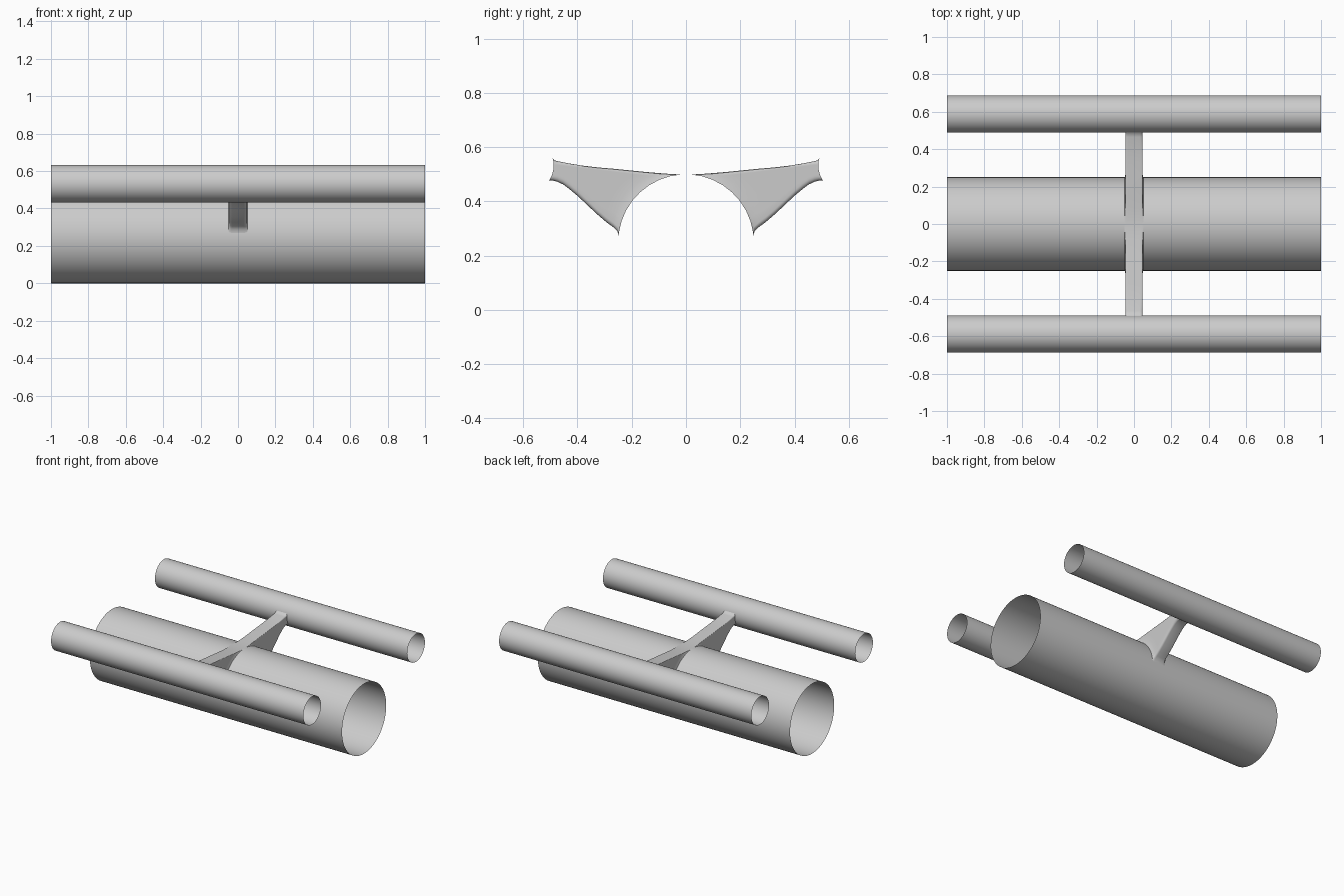
import bpy, bmesh, math
from mathutils import Vector

if "Cube" in bpy.data.objects:
    bpy.data.objects.remove(bpy.data.objects["Cube"])

MAIN_C, MAIN_R = Vector((0, 0.25)), 0.25
SIDE_C, SIDE_R = Vector((0.588, 0.533)), 0.10


def add_mesh(name, bm, angle):
    bmesh.ops.recalc_face_normals(bm, faces=bm.faces)
    me = bpy.data.meshes.new(name)
    bm.to_mesh(me)
    bm.free()
    ob = bpy.data.objects.new(name, me)
    bpy.context.collection.objects.link(ob)
    bpy.ops.object.select_all(action='DESELECT')
    ob.select_set(True)
    bpy.context.view_layer.objects.active = ob
    bpy.ops.object.shade_smooth_by_angle(angle=math.radians(angle))
    return ob


def tube(name, y, z, r, n):
    # open-ended thin tube along x
    bpy.ops.mesh.primitive_cylinder_add(vertices=n, radius=r, depth=2, end_fill_type='NOTHING',
                                        location=(0, y, z), rotation=(0, math.pi / 2, 0))
    ob = bpy.context.object
    ob.name = name
    bpy.ops.object.transform_apply(location=True, rotation=True, scale=True)
    bpy.ops.object.shade_smooth()


def arc(c, r, a0, a1, v):
    a = a0 + (a1 - a0) * v
    return c + r * Vector((math.cos(a), math.sin(a)))


def inner(v):
    return arc(MAIN_C, MAIN_R, 0.08, math.pi / 2, v)


def outer(v):
    return arc(SIDE_C, SIDE_R, math.pi + 0.585, math.pi - 0.275, v)


# tubes
tube("main_tube", 0, MAIN_C.y, MAIN_R, 96)
for side, s in (("left", -1), ("right", 1)):
    tube(side + "_tube", s * SIDE_C.x, SIDE_C.y, SIDE_R, 64)

# strut edges in (y, z), from main tube out to side tube
top = [inner(1)] + [Vector(p) for p in (
    (0.03, 0.5), (0.08, 0.503), (0.14, 0.508), (0.2, 0.514), (0.26, 0.52), (0.32, 0.525),
    (0.38, 0.532), (0.43, 0.54), (0.465, 0.547), (0.484, 0.551))] + [outer(1)]
low = [inner(0)] + [Vector(p) for p in (
    (0.252, 0.289), (0.268, 0.305), (0.295, 0.325), (0.33, 0.355), (0.365, 0.388),
    (0.4, 0.421), (0.43, 0.446), (0.453, 0.463), (0.475, 0.473), (0.49, 0.477))] + [outer(0)]

# strut: rounded-rectangle rings lofted between the two contact arcs
bm = bmesh.new()
rings = []
last = len(top) - 1
for i, (T, B) in enumerate(zip(top, low)):
    t = i / last
    half = 0.046 + 0.006 * max(0, 1 - i / 2)
    r = 0.015
    rv = min(0.25, r / (T - B).length)
    section = []
    for sx, sv, a0 in ((1, 1, 0), (-1, 1, 90), (-1, 0, 180), (1, 0, 270)):
        for k in range(5):
            a = math.radians(a0 + k * 22.5)
            section.append((sx * (half - r) + r * math.cos(a),
                            (1 - rv if sv else rv) + rv * math.sin(a)))
        if sx == sv == 1 or (sx == 1 and sv == 0):
            continue
        if sv == 1:      # extra points down one flank
            section += [(-half, 1 - rv - (1 - 2 * rv) * j / 8) for j in range(1, 8)]
    section += [(half, rv + (1 - 2 * rv) * j / 8) for j in range(1, 8)]
    ring = []
    for x, v in section:
        p = (B.lerp(T, v) + inner(v).lerp(outer(v), t)
             - inner(0).lerp(outer(0), t).lerp(inner(1).lerp(outer(1), t), v))
        ring.append(bm.verts.new((x, p.x, p.y)))
    rings.append(ring)
for a, b in zip(rings, rings[1:]):
    for j in range(len(a)):
        k = (j + 1) % len(a)
        bm.faces.new((a[j], a[k], b[k], b[j]))
strut = add_mesh("cross_strut", bm, 40)
mirror = strut.modifiers.new("mirror", 'MIRROR')
mirror.use_axis = (False, True, False)
